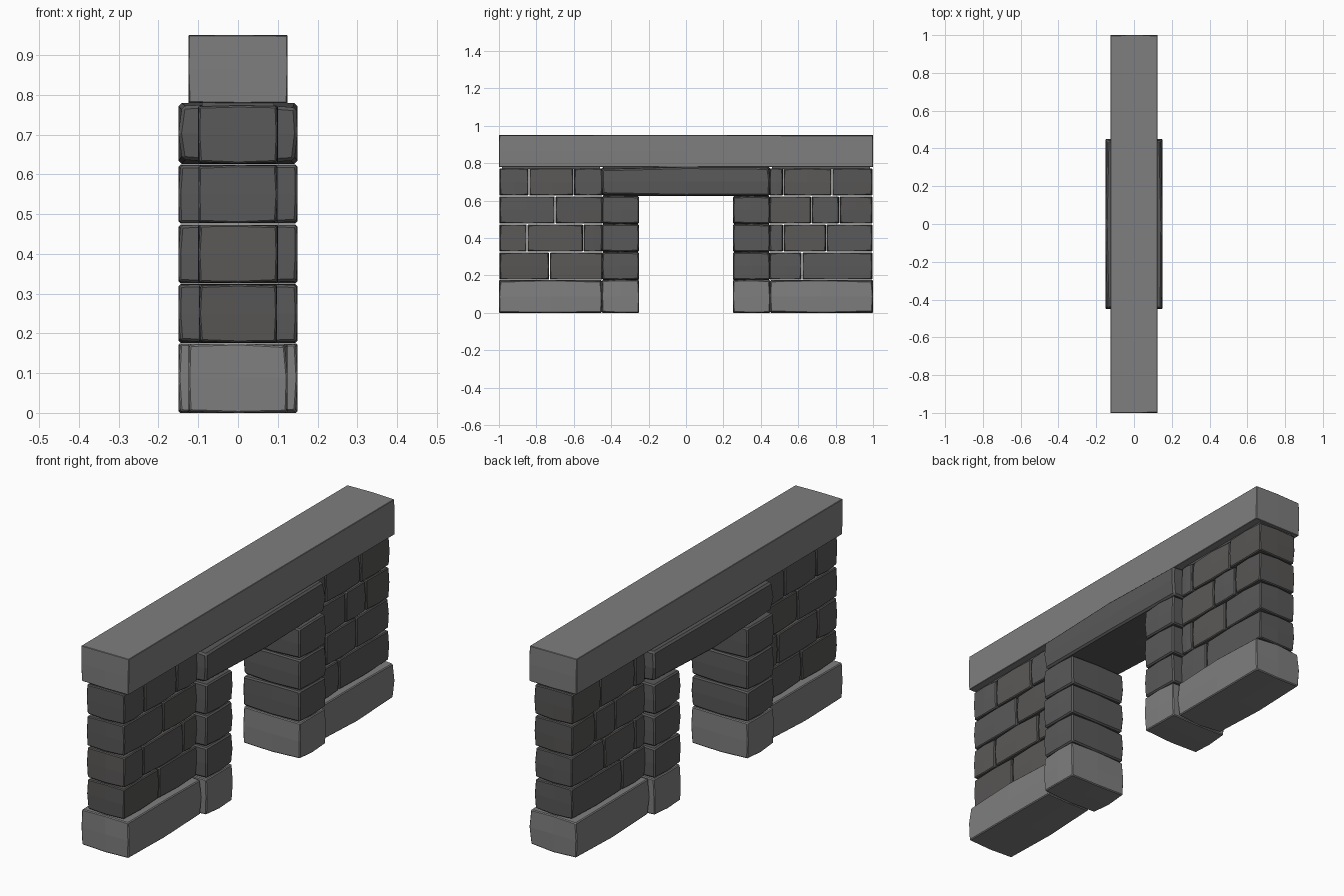
import bpy, bmesh, random
from mathutils import Vector

if "Cube" in bpy.data.objects:
    bpy.data.objects.remove(bpy.data.objects["Cube"])

random.seed(4)


def material(name, v):
    m = bpy.data.materials.new(name)
    m.diffuse_color = (*v, 1)
    m.use_nodes = True
    m.node_tree.nodes["Principled BSDF"].inputs["Base Color"].default_value = m.diffuse_color
    return m


LIGHT = material("light_stone", (0.21, 0.21, 0.21))
DARK = material("dark_stone", (0.10, 0.10, 0.10))
BRICK = [material(f"brick_tone_{i}", c) for i, c in enumerate(
    [(0.10, 0.10, 0.10), (0.105, 0.10, 0.097), (0.095, 0.092, 0.09)])]


def block(name, lo, hi, mat, worn=0.005, bevel=0.004):
    """Hewn stone block: corners pulled in a little, edges chamfered."""
    lo, hi = Vector(lo), Vector(hi)
    mid, half = (lo + hi) / 2, (hi - lo) / 2
    bm = bmesh.new()
    bmesh.ops.create_cube(bm, size=2)
    if worn:
        bmesh.ops.subdivide_edges(bm, edges=bm.edges[:], cuts=1, use_grid_fill=True)
    for v in bm.verts:
        corner = all(abs(c) > 0.9 for c in v.co)
        for i in range(3):
            pull = random.uniform(0.2, 1) * worn if corner else 0
            v.co[i] = mid[i] + v.co[i] * (half[i] - pull)
    me = bpy.data.meshes.new(name)
    bm.to_mesh(me)
    bm.free()
    me.materials.append(mat)
    ob = bpy.data.objects.new(name, me)
    bpy.context.collection.objects.link(ob)
    if bevel:
        mod = ob.modifiers.new("chamfer", "BEVEL")
        mod.width = bevel
        mod.segments = 1
        mod.limit_method = 'ANGLE'
        mod.angle_limit = 0.7
    return ob


ROW = 0.15
BASE = 0.175
GAP = 0.002

# Brick joints along y for each course, bottom to top
joints = {
    "left": [[-0.73], [-0.85, -0.55], [-0.70], [-0.84, -0.60]],
    "right": [[0.62], [0.52, 0.75], [0.67, 0.82], [0.52, 0.78]],
}

for side, s in (("left", -1), ("right", 1)):
    def span(a, b):
        return sorted((s * a, s * b))

    # Plinth and doorway foot
    y0, y1 = span(0.45, 1.0)
    block(f"plinth_{side}", (-0.125, y0, 0), (0.125, y1, BASE), LIGHT, 0.008)
    y0, y1 = span(0.25, 0.45)
    block(f"jamb_foot_{side}", (-0.15, y0, 0), (0.15, y1, BASE), LIGHT, 0.006)

    # Brick courses
    for r, cuts in enumerate(joints[side]):
        ys = sorted([s * 0.445, s * 0.998] + cuts)
        z = BASE + r * ROW
        for i, (a, b) in enumerate(zip(ys, ys[1:])):
            w = 0.1 + random.uniform(-0.002, 0.002)
            block(f"brick_{side}_{r}_{i}", (-w, a + GAP, z + GAP),
                  (w, b - GAP, z + ROW - GAP), random.choice(BRICK))

    # Jamb stones
    for r in range(3):
        z = BASE + r * ROW
        block(f"jamb_stone_{side}_{r}", (-0.15, y0, z + 0.001),
              (0.15, y1, z + ROW - 0.001), DARK, 0.006, 0.006)

    # Mortar strip closing the joint under the coping
    a, b = span(0.46, 0.985)
    block(f"mortar_{side}", (-0.09, a, 0.77), (0.09, b, 0.785), DARK, 0, 0)

# Lintel over the opening
block("lintel", (-0.15, -0.45, 0.626), (0.15, 0.45, 0.779), DARK, 0.012, 0.008)

# Coping along the top
block("coping", (-0.125, -1, 0.779), (0.125, 1, 0.95), LIGHT, 0.003, 0.002)
